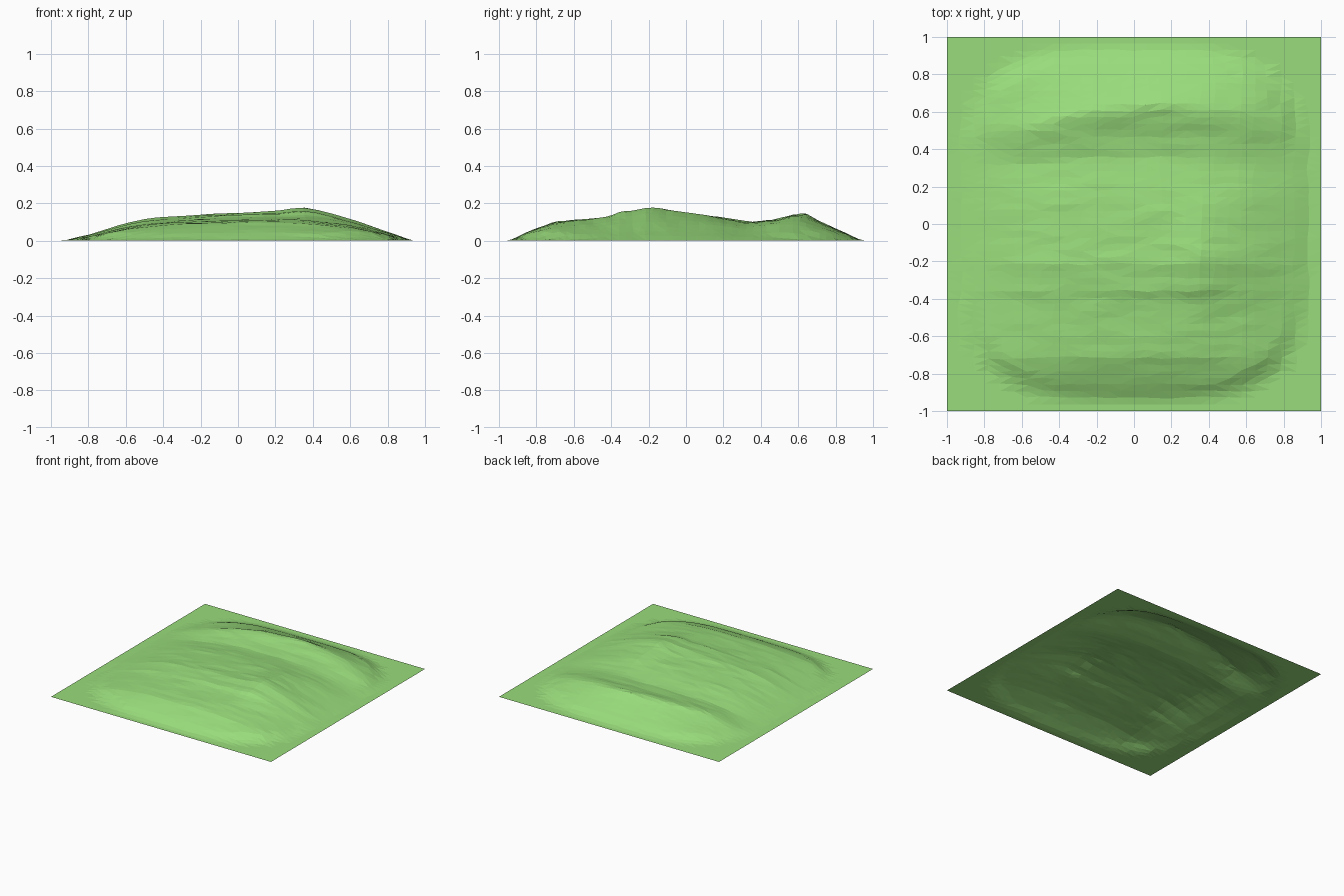
import bpy, bmesh, math
from mathutils import Vector, noise

if "Cube" in bpy.data.objects:
    bpy.data.objects.remove(bpy.data.objects["Cube"])

# Profiles read off the side and front views
Y_PROFILE = [(-1, 0), (-.97, 0), (-.9, .026), (-.8, .066), (-.71, .1), (-.6, .112), (-.5, .124),
             (-.4, .138), (-.37, .153), (-.28, .163), (-.22, .179), (-.15, .172), (0, .155),
             (.1, .144), (.2, .126), (.3, .109), (.36, .103), (.48, .116), (.58, .14),
             (.63, .146), (.7, .113), (.8, .066), (.9, .022), (.97, 0), (1, 0)]
X_PEAK = [(-1, 0), (-.95, 0), (-.8, .18), (-.6, .52), (-.5, .64), (-.4, .715), (-.2, .785), (0, .845),
          (.2, .9), (.3, 1), (.37, 1), (.5, .82), (.6, .65), (.7, .46), (.8, .26), (.9, .08), (.95, 0), (1, 0)]
X_RIDGE = [(-1, 0), (-.95, 0), (-.8, .2), (-.6, .62), (-.4, .85), (-.2, .95), (.15, 1),
           (.4, .9), (.6, .7), (.8, .29), (.95, 0), (1, 0)]


def interp(table, t):
    for (a, u), (b, v) in zip(table, table[1:]):
        if t <= b:
            return u + (v - u) * max(0, t - a) / (b - a)
    return table[-1][1]


def height(x, y):
    # the back ridge bends forward away from its crest
    yy = y + .22 * min((x - .15) ** 2, .5) * math.exp(-((y - .52) / .2) ** 2)
    w = math.exp(-((y + .2) / .32) ** 2)
    h = interp(Y_PROFILE, yy) * (w * interp(X_PEAK, x) + (1 - w) * interp(X_RIDGE, x))
    # rounded footprint with flat corners
    r = (abs(x / .97) ** 3.2 + abs(y / .98) ** 3.2) ** (1 / 3.2)
    h *= min(1, max(0, (1 - r) / .1))
    # craggy streaks running along x
    rough = noise.noise(Vector((x * 5, y * 16, 3.7)))
    return max(0, min(.18, h * (1 + .045 * rough)))


# Hilly terrain sheet
N = 56
bm = bmesh.new()
bmesh.ops.create_grid(bm, x_segments=N // 2, y_segments=N, size=1)
for v in bm.verts:
    x, y = v.co.x, v.co.y
    if max(abs(x), abs(y)) < .95:      # irregular facets inside the border
        x += .02 * noise.noise(Vector((x * 9, y * 9, 1.3)))
        y += .012 * noise.noise(Vector((x * 9, y * 9, 8.1)))
    v.co = (x, y, height(x, y))
bmesh.ops.triangulate(bm, faces=bm.faces[:], quad_method='SHORT_EDGE')
mesh = bpy.data.meshes.new("grassy_hills")
bm.to_mesh(mesh)
bm.free()

grass = bpy.data.materials.new("grass green")
grass.diffuse_color = (.32, .72, .2, 1)
grass.use_nodes = True
grass.node_tree.nodes["Principled BSDF"].inputs["Base Color"].default_value = grass.diffuse_color
mesh.materials.append(grass)
hills = bpy.data.objects.new("grassy_hills", mesh)
bpy.context.collection.objects.link(hills)
